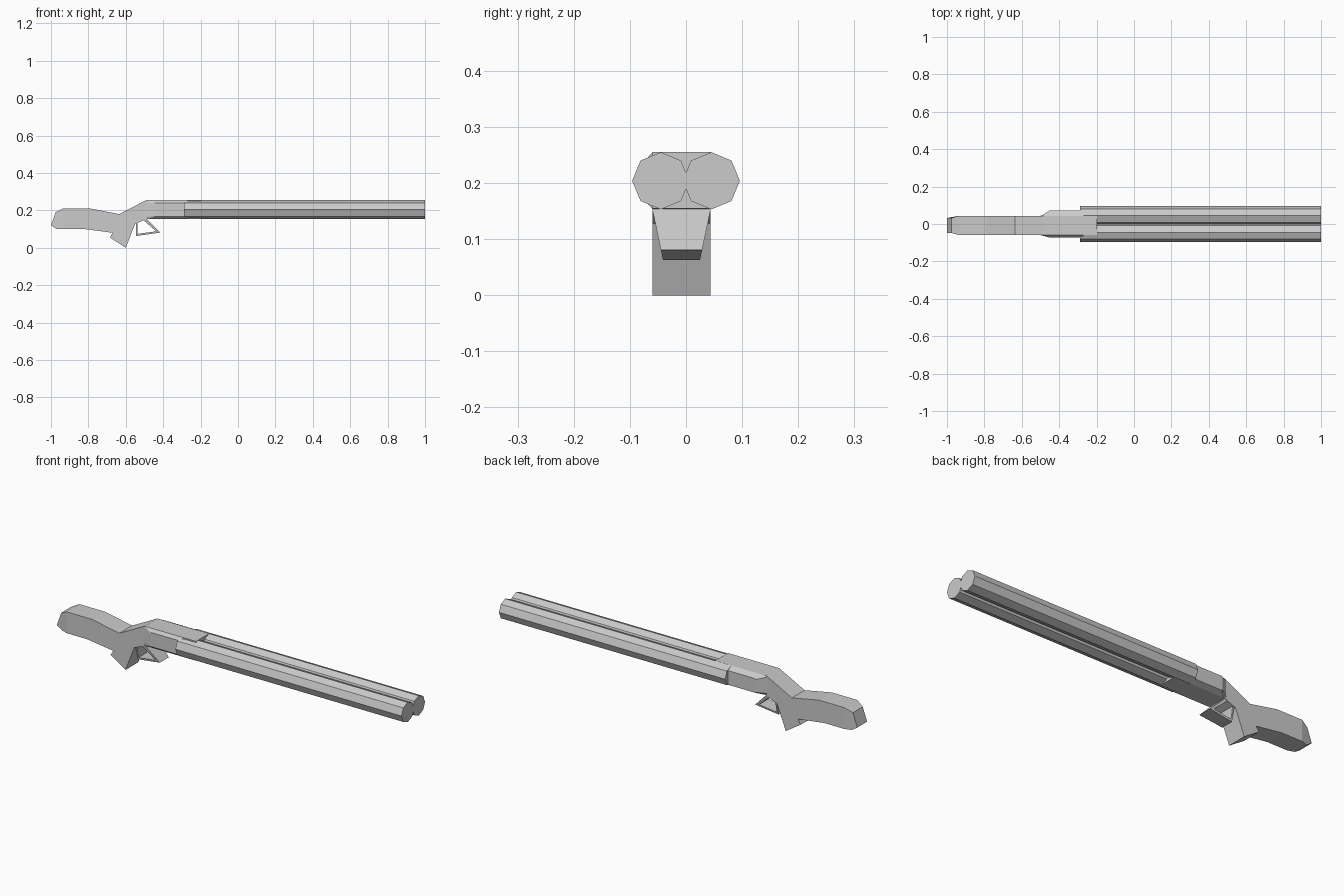
import bpy, bmesh, math

if "Cube" in bpy.data.objects:
    bpy.data.objects.remove(bpy.data.objects["Cube"])

YC = -0.008   # centre line of the wooden stock
HW = 0.052    # half width of the stock


def new_object(name, bm):
    bmesh.ops.recalc_face_normals(bm, faces=bm.faces)
    mesh = bpy.data.meshes.new(name)
    bm.to_mesh(mesh)
    bm.free()
    obj = bpy.data.objects.new(name, mesh)
    bpy.context.collection.objects.link(obj)
    return obj


def loft(name, front, back):
    """Closed solid between two matching loops of 3D points."""
    bm = bmesh.new()
    a = [bm.verts.new(p) for p in front]
    b = [bm.verts.new(p) for p in back]
    n = len(a)
    bm.faces.new(a)
    bm.faces.new(b[::-1])
    for i in range(n):
        j = (i + 1) % n
        bm.faces.new((a[i], a[j], b[j], b[i]))
    return new_object(name, bm)


def slab(name, profile, half_width):
    """Side profile (x, z) spread in y; half_width may vary over x, z."""
    return loft(name,
                [(x, YC - half_width(x, z), z) for x, z in profile],
                [(x, YC + half_width(x, z), z) for x, z in profile])


# Stock: the butt, and the wrist with grip and receiver
slab("butt_end",
     [(-1.0, 0.12), (-0.975, 0.19), (-0.935, 0.21), (-0.935, 0.10), (-0.97, 0.10)],
     lambda x, z: HW if x > -0.95 else 0.040)
slab("stock",
     [(-0.935, 0.21), (-0.79, 0.21), (-0.635, 0.18), (-0.49, 0.255),
      (-0.197, 0.255), (-0.197, 0.155), (-0.485, 0.155), (-0.55, 0.128),
      (-0.60, 0.0), (-0.685, 0.055), (-0.67, 0.08), (-0.82, 0.10), (-0.935, 0.10)],
     lambda x, z: HW)

# Raised side plates of the receiver
base = [(-0.495, 0.165), (-0.495, 0.25), (-0.48, 0.255), (-0.27, 0.255),
        (-0.27, 0.155), (-0.48, 0.155)]
top = [(-0.45, 0.17), (-0.45, 0.237), (-0.445, 0.24), (-0.27, 0.24),
       (-0.27, 0.167), (-0.445, 0.167)]
for side, label in ((-1, "front"), (1, "back")):
    loft(label + "_side_plate",
         [(x, YC + side * HW, z) for x, z in base],
         [(x, side * 0.073, z) for x, z in top])

# Octagonal barrels
for y, label in ((-0.045, "front"), (0.045, "back")):
    ring = [(y + 0.051 * math.cos(k * math.pi / 4),
             0.204 + 0.051 * math.sin(k * math.pi / 4)) for k in range(8)]
    loft(label + "_barrel", [(-0.29, a, b) for a, b in ring],
         [(1.0, a, b) for a, b in ring])


# Trigger guard: three bars narrowing towards the bottom
def guard_width(x, z):
    return 0.033 + (HW - 0.033) * max(0, z - 0.063) / 0.09


slab("guard_bottom", [(-0.545, 0.063), (-0.415, 0.081), (-0.438, 0.088), (-0.538, 0.074)],
     guard_width)
slab("guard_front", [(-0.415, 0.081), (-0.49, 0.157), (-0.508, 0.15), (-0.438, 0.088)],
     guard_width)
slab("guard_rear", [(-0.545, 0.063), (-0.538, 0.074), (-0.536, 0.137), (-0.545, 0.133)],
     guard_width)
